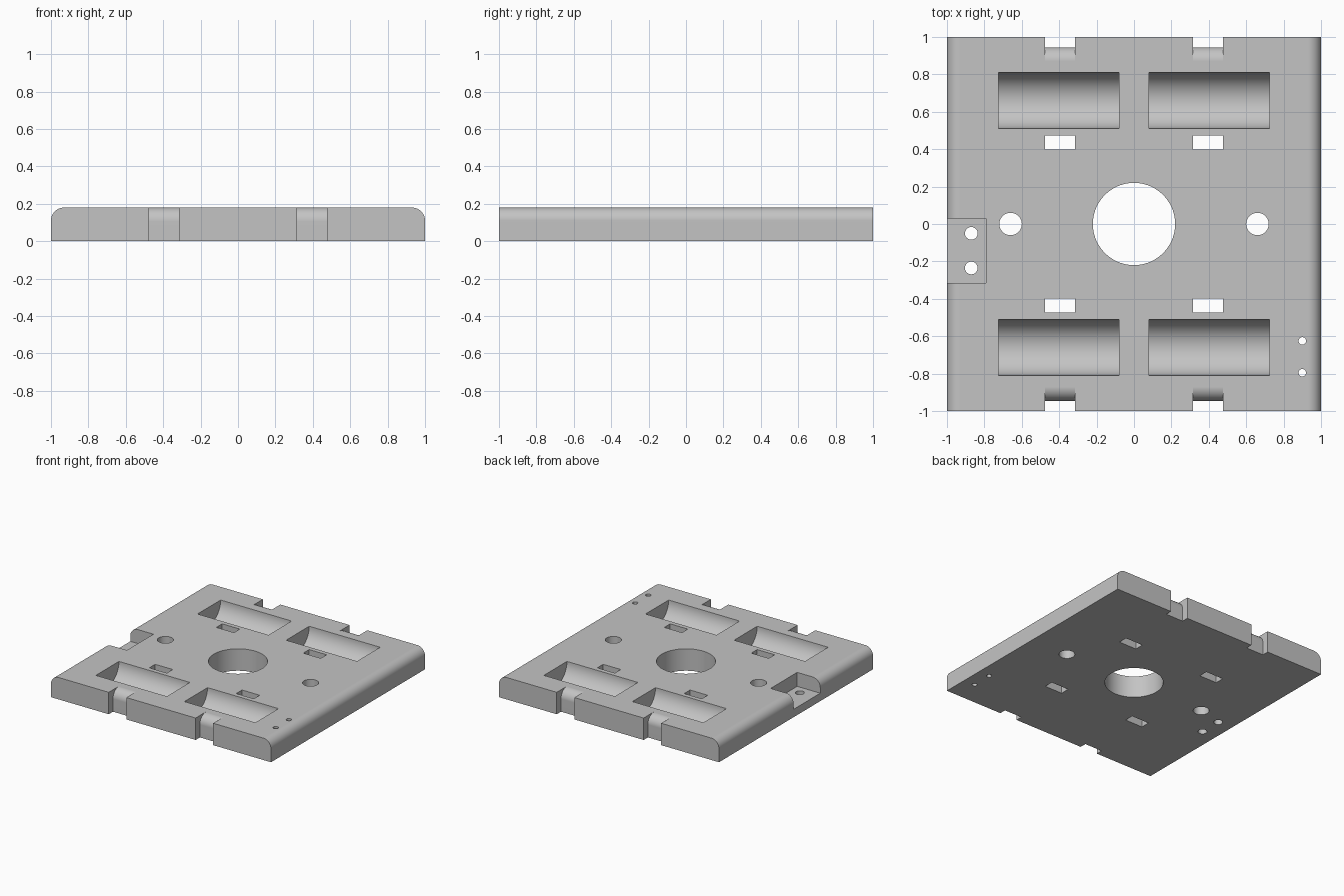
import bpy, bmesh, math

if "Cube" in bpy.data.objects:
    bpy.data.objects.remove(bpy.data.objects["Cube"])

H = 0.18          # plate thickness
grey = bpy.data.materials.new("plain grey")
grey.diffuse_color = (0.55, 0.55, 0.55, 1)
grey.use_nodes = True
grey.node_tree.nodes["Principled BSDF"].inputs["Base Color"].default_value = grey.diffuse_color


def prism(bm, pts, axis, lo, hi):
    """Extrude a 2D outline along axis 'x' (y,z), 'y' (x,z) or 'z' (x,y)."""
    def place(p, t):
        return {'x': (t, p[0], p[1]), 'y': (p[0], t, p[1]), 'z': (p[0], p[1], t)}[axis]
    a = [bm.verts.new(place(p, lo)) for p in pts]
    b = [bm.verts.new(place(p, hi)) for p in pts]
    n = len(pts)
    faces = [bm.faces.new(a), bm.faces.new(b[::-1])]
    for i in range(n):
        faces.append(bm.faces.new((a[i], b[i], b[(i + 1) % n], a[(i + 1) % n])))
    bmesh.ops.recalc_face_normals(bm, faces=faces)


def arc(cx, cy, r, a0, a1, n):
    return [(cx + r * math.cos(math.radians(a0 + (a1 - a0) * i / n)),
             cy + r * math.sin(math.radians(a0 + (a1 - a0) * i / n))) for i in range(n + 1)]


def circle(cx, cy, r, n=48):
    return arc(cx, cy, r, 0, 360, n)[:-1]


def rect(x0, x1, y0, y1):
    return [(x0, y0), (x1, y0), (x1, y1), (x0, y1)]


def finish(bm, name):
    me = bpy.data.meshes.new(name)
    bm.to_mesh(me)
    bm.free()
    ob = bpy.data.objects.new(name, me)
    bpy.context.collection.objects.link(ob)
    me.materials.append(grey)
    return ob


# Plate with rounded long top edges
bm = bmesh.new()
R = 0.07
prism(bm, [(-1, 0), (1, 0)] + arc(1 - R, H - R, R, 0, 90, 10)
      + arc(R - 1, H - R, R, 90, 180, 10), 'y', -1, 1)
plate = finish(bm, "base_plate")

# Main cutter: cradles, strap notches, strap slots, round holes, side recess
bm = bmesh.new()
for s in (-1, 1):
    for x0, x1 in ((-0.725, -0.08), (0.08, 0.725)):
        prism(bm, circle(s * 0.66, H, 0.15, 64), 'x', x0, x1)
    for x0, x1 in ((-0.475, -0.315), (0.315, 0.475)):
        profile = [(1.1, -0.1), (0.945, -0.1)] + arc(0.87, H - 0.0749, 0.075, 0, 90, 10)
        profile += [(0.87, 0.3), (1.1, 0.3)]
        prism(bm, [(s * y, z) for y, z in profile], 'x', x0, x1)
        prism(bm, rect(x0, x1, s * 0.435 - 0.038, s * 0.435 + 0.038), 'z', -0.1, 0.3)
    prism(bm, circle(s * 0.66, 0, 0.06), 'z', -0.1, 0.3)
prism(bm, circle(0, 0, 0.22, 72), 'z', -0.1, 0.3)
for y in (-0.625, -0.795):
    prism(bm, circle(0.9, y, 0.02, 24), 'z', -0.1, 0.3)
prism(bm, rect(-1.1, -0.79, -0.315, 0.03), 'z', 0.065, 0.3)
cutter_main = finish(bm, "main_cutter")

# Screw holes in the recess floor
bm = bmesh.new()
for y in (-0.05, -0.235):
    prism(bm, circle(-0.87, y, 0.034, 32), 'z', -0.1, 0.3)
cutter_holes = finish(bm, "recess_hole_cutter")

# Apply the cuts
bpy.context.view_layer.objects.active = plate
for c in (cutter_main, cutter_holes):
    c.hide_render = True
    m = plate.modifiers.new("cut", 'BOOLEAN')
    m.operation, m.solver, m.object = 'DIFFERENCE', 'EXACT', c
    bpy.ops.object.modifier_apply(modifier=m.name)
    bpy.data.objects.remove(c)

# Smooth curved walls, keep flat faces flat
bpy.ops.object.select_all(action='DESELECT')
plate.select_set(True)
bpy.ops.object.shade_smooth_by_angle(angle=math.radians(30))
wn = plate.modifiers.new("flat_normals", 'WEIGHTED_NORMAL')
wn.keep_sharp = True
